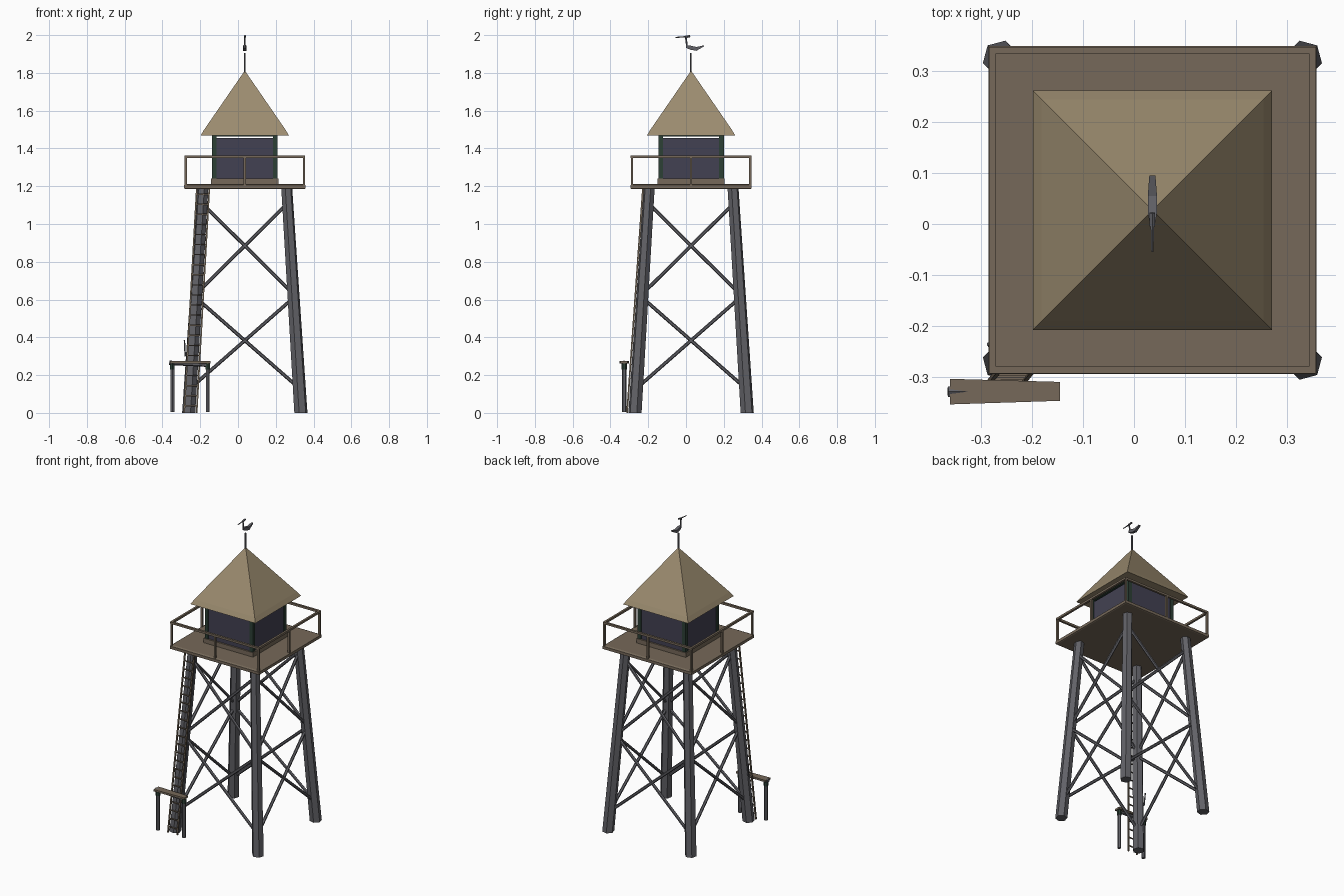
import bpy, bmesh, math
from mathutils import Vector

if "Cube" in bpy.data.objects:
    bpy.data.objects.remove(bpy.data.objects["Cube"])

CX, CY = 0.036, 0.027          # tower axis


def mat(name, r, g, b):
    m = bpy.data.materials.new(name)
    m.diffuse_color = (r, g, b, 1)
    m.use_nodes = True
    m.node_tree.nodes["Principled BSDF"].inputs["Base Color"].default_value = m.diffuse_color
    return m


ROOF = mat("straw_wood", 0.33, 0.26, 0.16)
WOOD = mat("brown_wood", 0.18, 0.14, 0.10)
STEEL = mat("grey_steel", 0.12, 0.12, 0.135)
GLASS = mat("dark_glass", 0.055, 0.053, 0.085)
GREEN = mat("dark_green", 0.025, 0.05, 0.035)


def loft(name, rings, material):
    """Closed solid through rings of points with equal counts."""
    bm = bmesh.new()
    rows = [[bm.verts.new(p) for p in ring] for ring in rings]
    n = len(rows[0])
    for a, b in zip(rows, rows[1:]):
        for i in range(n):
            j = (i + 1) % n
            bm.faces.new((a[i], a[j], b[j], b[i]))
    bm.faces.new(rows[0][::-1])
    bm.faces.new(rows[-1])
    bmesh.ops.remove_doubles(bm, verts=bm.verts, dist=1e-5)
    bmesh.ops.recalc_face_normals(bm, faces=bm.faces)
    me = bpy.data.meshes.new(name)
    bm.to_mesh(me)
    bm.free()
    me.materials.append(material)
    ob = bpy.data.objects.new(name, me)
    bpy.context.collection.objects.link(ob)
    return ob


def square(h, z):
    return [(CX + sx * h, CY + sy * h, z) for sx, sy in ((-1, -1), (1, -1), (1, 1), (-1, 1))]


def box(name, lo, hi, material):
    ring = lambda z: [(lo[0], lo[1], z), (hi[0], lo[1], z), (hi[0], hi[1], z), (lo[0], hi[1], z)]
    return loft(name, [ring(lo[2]), ring(hi[2])], material)


def bar(name, p, q, r, material, sides=4, r2=None):
    """Straight bar from p to q, optionally tapering to r2."""
    p, q = Vector(p), Vector(q)
    d = (q - p).normalized()
    u = d.cross(Vector((0, 0, 1)) if abs(d.z) < 0.95 else Vector((0, 1, 0))).normalized()
    v = d.cross(u)
    rings = []
    for c, rad in ((p, r), (q, r if r2 is None else r2)):
        angs = [2 * math.pi * (i + 0.5) / sides for i in range(sides)]
        rings.append([c + u * rad * math.cos(a) + v * rad * math.sin(a) for a in angs])
    return loft(name, rings, material)


CORNERS = ((-1, -1), (1, -1), (1, 1), (-1, 1))


def leg_half(z):
    return 0.297 - 0.075 * z / 1.19


# Four splayed six-sided legs
for i, (sx, sy) in enumerate(CORNERS):
    turn = math.atan2(sy, sx)
    rings = []
    for z, r in ((0, 0.036), (1.19, 0.03)):
        h = leg_half(z)
        rings.append([(CX + sx * h + r * math.cos(turn + k * math.pi / 3),
                       CY + sy * h + r * math.sin(turn + k * math.pi / 3), z) for k in range(6)])
    loft(f"leg_{i}", rings, STEEL)

# Crossed braces, two tiers on each side
for i in range(4):
    a, b = CORNERS[i], CORNERS[(i + 1) % 4]
    for lo, hi in ((0.13, 0.61), (0.63, 1.11)):
        for s, e in ((a, b), (b, a)):
            h0, h1 = leg_half(lo), leg_half(hi)
            bar(f"brace_{i}", (CX + s[0] * h0, CY + s[1] * h0, lo),
                (CX + e[0] * h1, CY + e[1] * h1, hi), 0.0095, STEEL, 6)

# Platform with slightly bevelled top edge
loft("platform", [square(0.314, 1.185), square(0.321, 1.188), square(0.321, 1.206),
                  square(0.31, 1.211)], WOOD)

# Railing: corner posts, middle posts and top rails
R = 0.313
for i in range(4):
    a, b = CORNERS[i], CORNERS[(i + 1) % 4]
    pa = Vector((CX + a[0] * R, CY + a[1] * R, 0))
    pb = Vector((CX + b[0] * R, CY + b[1] * R, 0))
    for base in (pa, (pa + pb) / 2):
        bar(f"rail_post_{i}", base + Vector((0, 0, 1.20)), base + Vector((0, 0, 1.36)), 0.0085, WOOD)
    e = (pb - pa).normalized() * 0.006
    bar(f"top_rail_{i}", pa - e + Vector((0, 0, 1.357)), pb + e + Vector((0, 0, 1.357)), 0.0095, WOOD)

# Cabin: sill, glass panels, corner posts
loft("cabin_sill", [square(0.178, 1.208), square(0.178, 1.24)], WOOD)
H = 0.163
for i, (sx, sy) in enumerate(((0, -1), (1, 0), (0, 1), (-1, 0))):
    hx, hy = (0.155, 0.005) if sx == 0 else (0.005, 0.155)
    c = (CX + sx * H, CY + sy * H)
    box(f"window_{i}", (c[0] - hx, c[1] - hy, 1.235), (c[0] + hx, c[1] + hy, 1.456), GLASS)
for i, (sx, sy) in enumerate(CORNERS):
    x, y = CX + sx * 0.161, CY + sy * 0.161
    box(f"cabin_post_{i}", (x - 0.012, y - 0.012, 1.235), (x + 0.012, y + 0.012, 1.475), GREEN)
loft("roof_plate", [square(0.173, 1.464), square(0.173, 1.476)], GREEN)

# Pyramid roof with steeper eave band
loft("roof", [square(0.234, 1.468), square(0.217, 1.497), square(0, 1.812)], ROOF)

# Bird weathervane
bar("vane_rod", (CX, CY - 0.002, 1.79), (CX, CY - 0.002, 1.905), 0.005, STEEL, 6)
bar("vane_beak", (CX, -0.055, 1.988), (CX, 0.0, 1.991), 0.0025, STEEL, 6, 0.004)
bar("vane_head", (CX, -0.004, 1.99), (CX, 0.022, 1.995), 0.006, STEEL, 6)
bar("vane_neck", (CX, -0.001, 1.99), (CX, 0.006, 1.935), 0.0045, STEEL, 6)
body = [(0.0, 1.94, 0.005, 0.007), (0.022, 1.934, 0.009, 0.011),
        (0.055, 1.927, 0.009, 0.01), (0.095, 1.943, 0.006, 0.003)]
loft("vane_body", [[(CX - w, y, z - h), (CX + w, y, z - h), (CX + w, y, z + h), (CX - w, y, z + h)]
                   for y, z, w, h in body], STEEL)

# Ladder leaning along the front left leg
BOT, TOP = Vector((-0.252, -0.312, 0)), Vector((-0.185, -0.228, 1.19))
W = Vector((0.033, 0, 0))
for s in (-1, 1):
    bar("ladder_rail", BOT + W * s, TOP + W * s, 0.006, WOOD)
for k in range(22):
    c = BOT.lerp(TOP, (k + 0.7) / 22.3)
    bar("ladder_rung", c - W, c + W, 0.0045, WOOD)

# Small bench beside the ladder: tapered plank, beam and two posts
plank = [(-0.36, -0.353), (-0.145, -0.346), (-0.145, -0.309), (-0.36, -0.303)]
loft("bench_plank", [[(x, y, z) for x, y in plank] for z in (0.262, 0.274)], WOOD)
bar("bench_beam", (-0.364, -0.328, 0.265), (-0.152, -0.328, 0.252), 0.012, STEEL, 6, 0.009)
for x in (-0.347, -0.16):
    bar("bench_post", (x, -0.327, 0.005), (x, -0.327, 0.24), 0.011, STEEL, 6)
    bar("bench_post_cap", (x, -0.327, 0.23), (x, -0.327, 0.262), 0.014, GREEN, 6)

# Small hook on the leg
bar("leg_hook_stem", (-0.25, -0.25, 0.31), (-0.282, -0.24, 0.32), 0.004, STEEL, 5)
bar("leg_hook", (-0.28, -0.242, 0.30), (-0.284, -0.235, 0.385), 0.004, STEEL, 5)
